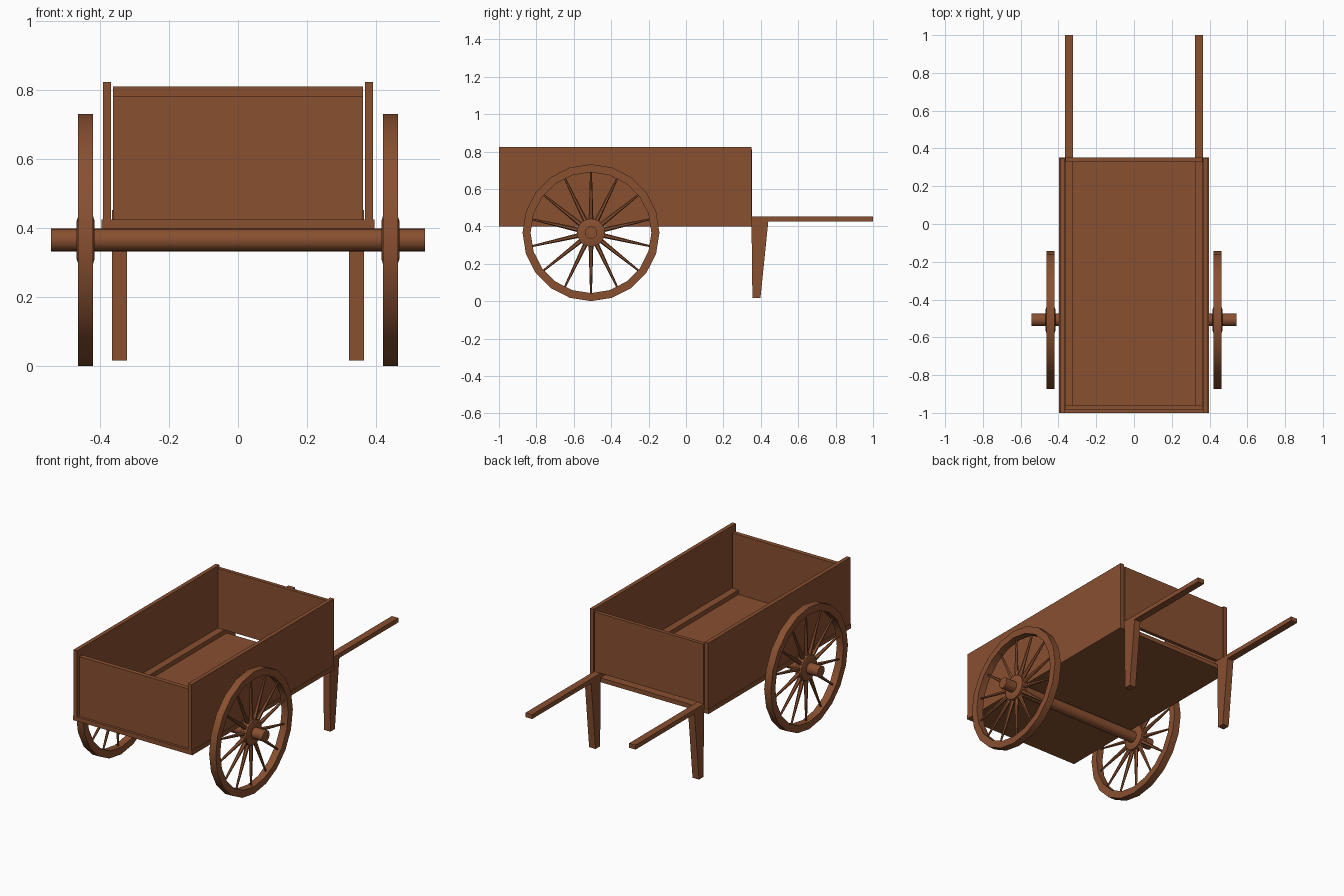
import bpy, bmesh, math
from mathutils import Matrix, Vector

if "Cube" in bpy.data.objects:
    bpy.data.objects.remove(bpy.data.objects["Cube"])

wood = bpy.data.materials.new("brown_wood")
wood.diffuse_color = (0.25, 0.08, 0.03, 1)
wood.use_nodes = True
wood.node_tree.nodes["Principled BSDF"].inputs["Base Color"].default_value = wood.diffuse_color

AXLE_Y, AXLE_Z = -0.508, 0.366
WHEEL_X, WHEEL_R = 0.442, 0.366


def finish(name, bm, smooth=False):
    bmesh.ops.recalc_face_normals(bm, faces=bm.faces)
    mesh = bpy.data.meshes.new(name)
    bm.to_mesh(mesh)
    bm.free()
    mesh.materials.append(wood)
    obj = bpy.data.objects.new(name, mesh)
    bpy.context.collection.objects.link(obj)
    if smooth:
        bpy.ops.object.select_all(action='DESELECT')
        obj.select_set(True)
        bpy.context.view_layer.objects.active = obj
        bpy.ops.object.shade_smooth_by_angle(angle=math.radians(30))
    return obj


def box(name, x, y, z):
    bm = bmesh.new()
    size = Vector((x[1] - x[0], y[1] - y[0], z[1] - z[0]))
    mid = Vector((sum(x) / 2, sum(y) / 2, sum(z) / 2))
    bmesh.ops.create_cube(bm, size=1, matrix=Matrix.Translation(mid) @ Matrix.Diagonal(size).to_4x4())
    return finish(name, bm)


def lathe(name, profile, x, sides):
    """Turn a closed (offset, radius) profile about the axle line."""
    bm = bmesh.new()
    rings = []
    for i in range(sides):
        a = 2 * math.pi * i / sides
        rings.append([bm.verts.new((x + dx, AXLE_Y + r * math.sin(a), AXLE_Z + r * math.cos(a)))
                      for dx, r in profile])
    n = len(profile)
    for i in range(sides):
        a, b = rings[i], rings[(i + 1) % sides]
        for j in range(n):
            k = (j + 1) % n
            bm.faces.new((a[j], a[k], b[k], b[j]))
    return finish(name, bm, True)


def spokes(name, x, count=14):
    bm = bmesh.new()
    for i in range(count):
        turn = Matrix.Rotation(2 * math.pi * i / count, 4, 'X')
        place = Matrix.Translation((x, AXLE_Y, AXLE_Z)) @ turn @ Matrix.Translation((0, 0, 0.195))
        bmesh.ops.create_cone(bm, cap_ends=True, segments=6, radius1=0.013, radius2=0.005,
                              depth=0.27, matrix=place)
    return finish(name, bm)


# cart bed: floor, end boards
box("floor", (-0.396, 0.396), (-1.0, 0.352), (0.40, 0.426))
box("front_board", (-0.363, 0.363), (-0.985, -0.958), (0.426, 0.784))
box("back_board", (-0.363, 0.363), (0.330, 0.352), (0.453, 0.811))

# axle
bm = bmesh.new()
bmesh.ops.create_cone(bm, cap_ends=True, segments=20, radius1=0.033, radius2=0.033, depth=1.084,
                      matrix=Matrix.Translation((0, AXLE_Y, AXLE_Z)) @ Matrix.Rotation(math.pi / 2, 4, 'Y'))
finish("axle", bm, True)

for side, s in (("left", -1), ("right", 1)):
    # side board and handle rail
    box(side + "_side_board", sorted((s * 0.368, s * 0.392)), (-1.0, 0.35), (0.426, 0.824))
    rail = sorted((s * 0.322, s * 0.365))
    box(side + "_handle", rail, (-0.958, 1.0), (0.43 - 0.004, 0.453))

    # tapered leg
    bm = bmesh.new()
    outline = [(0.350, 0.436), (0.441, 0.436), (0.398, 0.016), (0.355, 0.016)]
    a, b = [[bm.verts.new((x, y, z)) for y, z in outline] for x in rail]
    bm.faces.new(a)
    bm.faces.new(b)
    for i in range(4):
        j = (i + 1) % 4
        bm.faces.new((a[i], a[j], b[j], b[i]))
    finish(side + "_leg", bm)

    # wheel
    w = 0.022
    x = s * WHEEL_X
    lathe(side + "_wheel_rim", [(-w, 0.323), (w, 0.323), (w, WHEEL_R), (-w, WHEEL_R)], x, 20)
    lathe(side + "_wheel_hub", [(-0.026, 0.03), (0.026, 0.03), (0.026, 0.055), (0.02, 0.075),
                                (-0.02, 0.075), (-0.026, 0.055)], x, 20)
    spokes(side + "_wheel_spokes", x)
